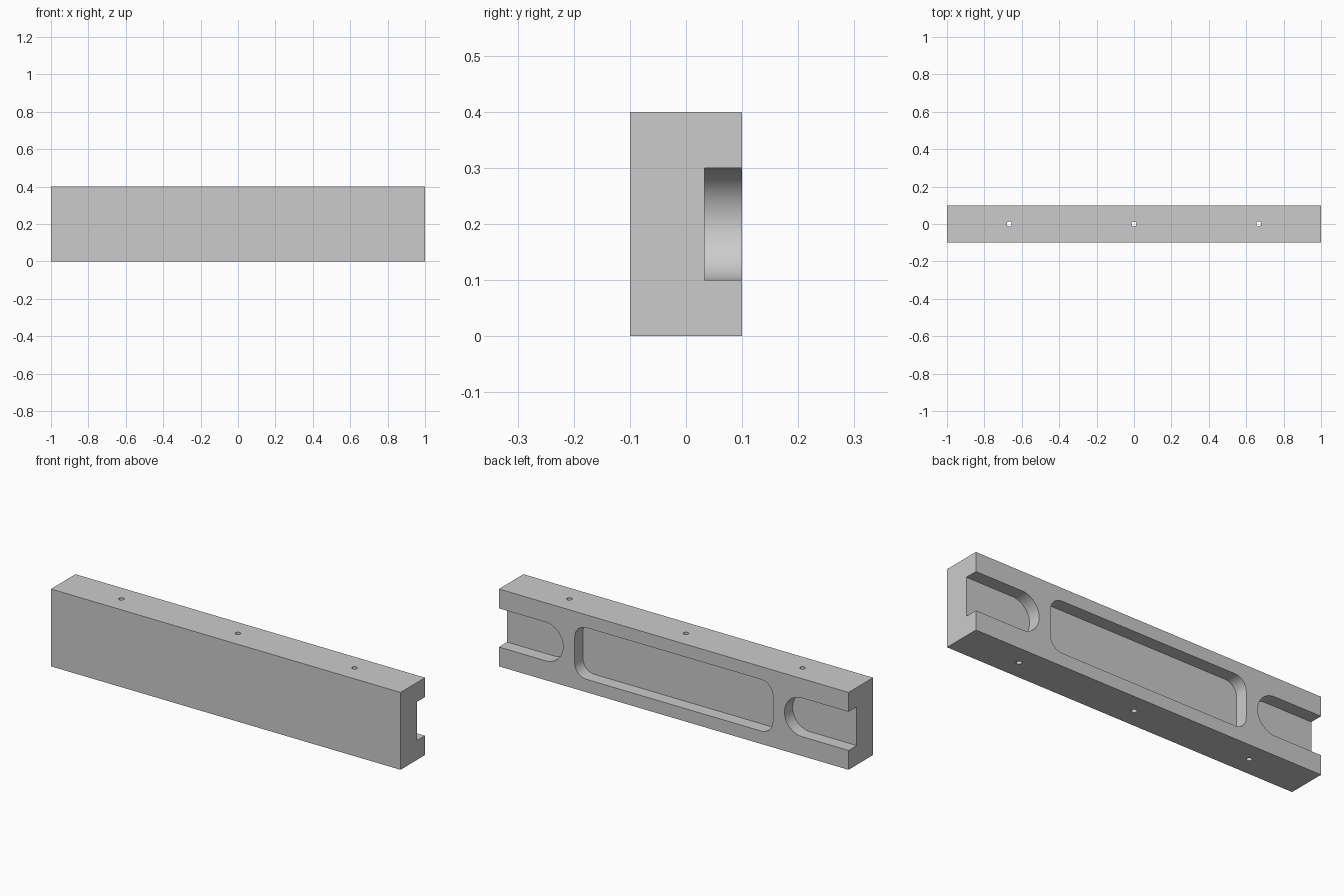
import bpy, bmesh, math
from mathutils import Vector

if "Cube" in bpy.data.objects:
    bpy.data.objects.remove(bpy.data.objects["Cube"])

U = 1 / 30          # base module of the part

grey = bpy.data.materials.new("plain grey")
grey.diffuse_color = (0.6, 0.6, 0.6, 1)
grey.use_nodes = True
grey.node_tree.nodes["Principled BSDF"].inputs["Base Color"].default_value = grey.diffuse_color


def prism(name, points, offset):
    """Closed solid: a loop of 3D points extruded along an offset."""
    bm = bmesh.new()
    face = bm.faces.new([bm.verts.new(p) for p in points])
    ext = bmesh.ops.extrude_face_region(bm, geom=[face])
    moved = [g for g in ext["geom"] if isinstance(g, bmesh.types.BMVert)]
    bmesh.ops.translate(bm, verts=moved, vec=Vector(offset))
    bmesh.ops.recalc_face_normals(bm, faces=bm.faces)
    me = bpy.data.meshes.new(name)
    bm.to_mesh(me)
    bm.free()
    me.materials.append(grey)
    ob = bpy.data.objects.new(name, me)
    bpy.context.collection.objects.link(ob)
    return ob


def arc(cx, cz, r, a0, a1, n):
    return [(cx + r * math.cos(math.radians(a0 + (a1 - a0) * i / n)),
             cz + r * math.sin(math.radians(a0 + (a1 - a0) * i / n)))
            for i in range(n + 1)]


def pocket(name, outline):
    """Cutter that enters the back face to two modules deep."""
    return prism(name, [(x, U, z) for x, z in outline], (0, 0.2, 0))


# main block
beam = prism("beam", [(-1, -0.1, 0), (1, -0.1, 0), (1, 0.1, 0), (-1, 0.1, 0)],
             (0, 0, 0.4))

# rounded centre pocket
hx, r = 17 * U, 2 * U
z0, z1 = 2 * U, 10 * U
outline = (arc(hx - r, z1 - r, r, 0, 90, 12) + arc(-hx + r, z1 - r, r, 90, 180, 12)
           + arc(-hx + r, z0 + r, r, 180, 270, 12) + arc(hx - r, z0 + r, r, 270, 360, 12))
cutters = [pocket("centre_pocket_cutter", outline)]

# round-ended slots open at both ends
for side in (-1, 1):
    slot = [(1.2, 0.3)] + arc(22 * U, 0.2, 0.1, 90, 270, 32) + [(1.2, 0.1)]
    cutters.append(pocket("end_slot_cutter", [(side * x, z) for x, z in slot]))

# small vertical through holes
for x in (-20 * U, 0, 20 * U):
    ring = arc(x, 0, 0.0133, 0, 360, 16)[:-1]
    cutters.append(prism("hole_cutter", [(px, py, -0.1) for px, py in ring], (0, 0, 0.6)))

# cut everything and bake the result
for c in cutters:
    c.hide_render = True
    mod = beam.modifiers.new(c.name, 'BOOLEAN')
    mod.operation = 'DIFFERENCE'
    mod.solver = 'EXACT'
    mod.object = c
dg = bpy.context.evaluated_depsgraph_get()
baked = bpy.data.meshes.new_from_object(beam.evaluated_get(dg))
beam.modifiers.clear()
beam.data = baked
for c in cutters:
    bpy.data.objects.remove(c, do_unlink=True)

# smooth the rounded walls, keep the edges sharp
bpy.context.view_layer.objects.active = beam
beam.select_set(True)
bpy.ops.object.shade_smooth_by_angle(angle=math.radians(30))
